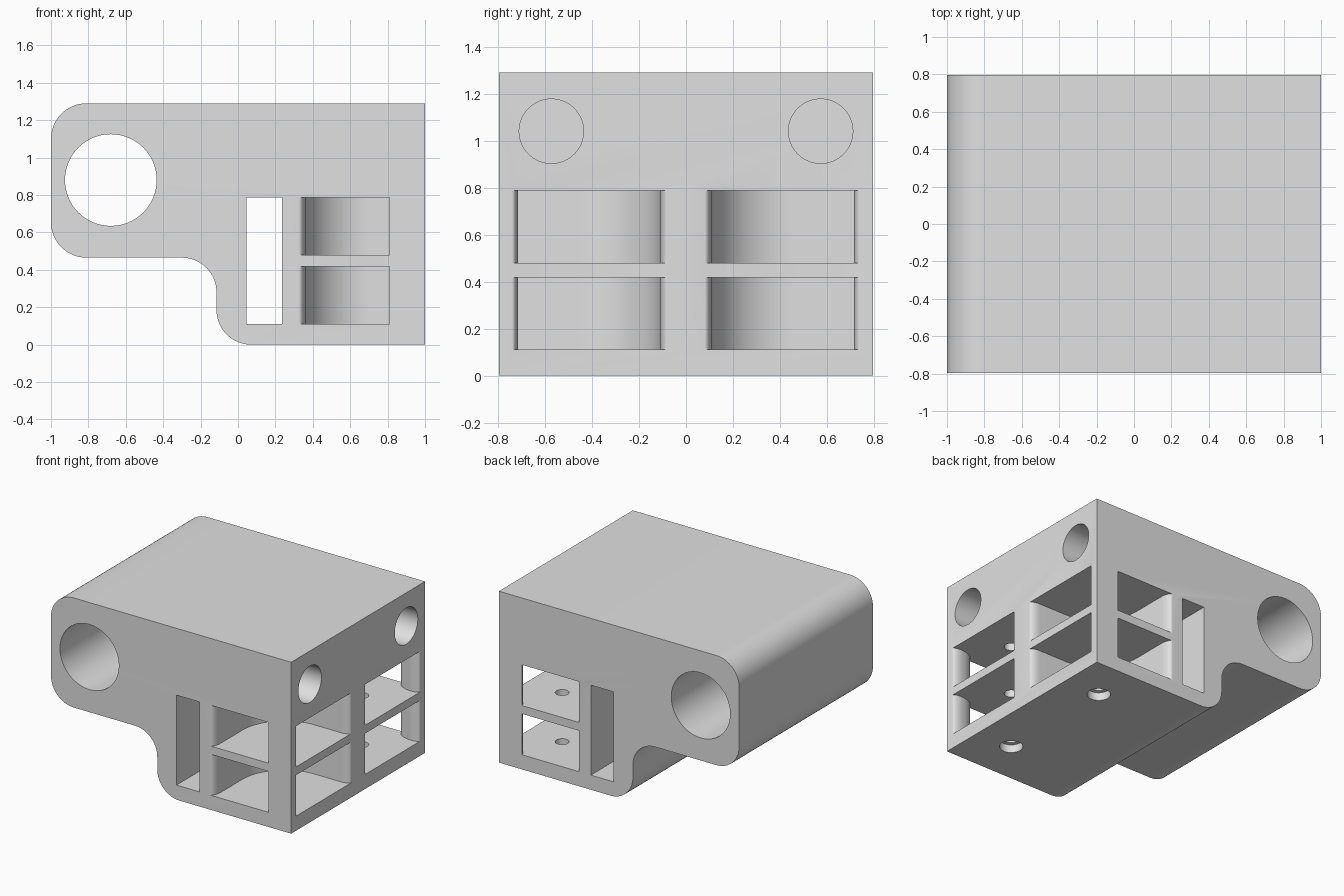
import bpy, bmesh, math

if "Cube" in bpy.data.objects:
    bpy.data.objects.remove(bpy.data.objects["Cube"])

W = 0.796   # half depth
H = 1.29    # height


def arc(cx, cy, rx, ry, a0, a1, n=16):
    """Points on an elliptical arc, angles in degrees."""
    return [(cx + rx * math.cos(math.radians(a0 + (a1 - a0) * i / n)),
             cy + ry * math.sin(math.radians(a0 + (a1 - a0) * i / n)))
            for i in range(n + 1)]


def circle(cx, cy, r, n=64):
    return arc(cx, cy, r, r, 0, 360, n)[:-1]


def rect(u0, v0, u1, v1):
    return [(u0, v0), (u1, v0), (u1, v1), (u0, v1)]


def prism(name, pts, axis, lo, hi):
    """Extrude a 2D outline along the x, y or z axis."""
    place = {'x': lambda u, v, t: (t, u, v),
             'y': lambda u, v, t: (u, t, v),
             'z': lambda u, v, t: (u, v, t)}[axis]
    bm = bmesh.new()
    a = [bm.verts.new(place(u, v, lo)) for u, v in pts]
    b = [bm.verts.new(place(u, v, hi)) for u, v in pts]
    bm.faces.new(a)
    bm.faces.new(b)
    for i in range(len(pts)):
        j = (i + 1) % len(pts)
        bm.faces.new((a[i], a[j], b[j], b[i]))
    bmesh.ops.recalc_face_normals(bm, faces=bm.faces)
    mesh = bpy.data.meshes.new(name)
    bm.to_mesh(mesh)
    bm.free()
    ob = bpy.data.objects.new(name, mesh)
    bpy.context.collection.objects.link(ob)
    return ob


# Main block: stepped side profile with rounded corners
R = 0.185
profile = ([(1, 0), (1, H)]
           + arc(-0.81, H - 0.19, 0.19, 0.19, 90, 180)
           + arc(-0.81, 0.465 + 0.19, 0.19, 0.19, 180, 270)
           + arc(-0.115 - R, 0.465 - R, R, R, 90, 0)
           + arc(-0.115 + R, R, R, R, 180, 270))
body = prism("bracket_body", profile, 'y', -W, W)

# Through bore and rectangular slot
cutters = [prism("bore_cutter", circle(-0.68, 0.88, 0.245, 96), 'y', -1, 1),
           prism("slot_cutter", rect(0.045, 0.11, 0.235, 0.787), 'y', -1, 1)]

# Corner pocket outline: round back wall, eased mouths, rounded corner post
pocket = ([(0.325, -1)]
          + arc(0.325, -0.72, 0.035, W - 0.72, -90, 0, 10)
          + arc(0.71, -0.46, 0.35, 0.35, 180, 90, 32)
          + arc(0.93, -0.08, 0.07, 0.03, -90, 0, 10)
          + [(1.2, -0.08), (1.2, -0.74)]
          + arc(0.94, -0.74, 0.06, 0.025, 0, 90, 8)
          + arc(0.94, -W, 0.13, W - 0.715, 90, 180, 10)[1:]
          + [(0.81, -1)])

for s in (1, -1):
    side = [(x, y * s) for x, y in pocket]
    # Two stacked pockets with a shelf between
    for lo, hi in ((0.11, 0.418), (0.48, 0.787)):
        cutters.append(prism("pocket_cutter", side, 'z', lo, hi))
    # Vertical axle hole with counterbore underneath
    cutters.append(prism("axle_cutter", circle(0.705, -0.465 * s, 0.048, 40), 'z', -0.1, 0.9))
    cutters.append(prism("counterbore_cutter", circle(0.705, -0.465 * s, 0.08, 40), 'z', -0.1, 0.06))
    # Blind rod hole in the right face
    cutters.append(prism("rod_cutter", circle(0.573 * s, 1.04, 0.137), 'x', -0.1, 1.2))

# Cut everything and discard the cutters
bpy.context.view_layer.objects.active = body
for c in cutters:
    c.hide_render = True
    mod = body.modifiers.new("cut", 'BOOLEAN')
    mod.operation = 'DIFFERENCE'
    mod.solver = 'EXACT'
    mod.object = c
    bpy.ops.object.modifier_apply(modifier=mod.name)
    bpy.data.objects.remove(c, do_unlink=True)

# Plain grey finish
grey = bpy.data.materials.new("light_grey")
grey.diffuse_color = (0.75, 0.75, 0.75, 1)
grey.use_nodes = True
grey.node_tree.nodes["Principled BSDF"].inputs["Base Color"].default_value = grey.diffuse_color
body.data.materials.clear()
body.data.materials.append(grey)

bpy.ops.object.select_all(action='DESELECT')
body.select_set(True)
bpy.ops.object.shade_smooth_by_angle(angle=math.radians(30))
